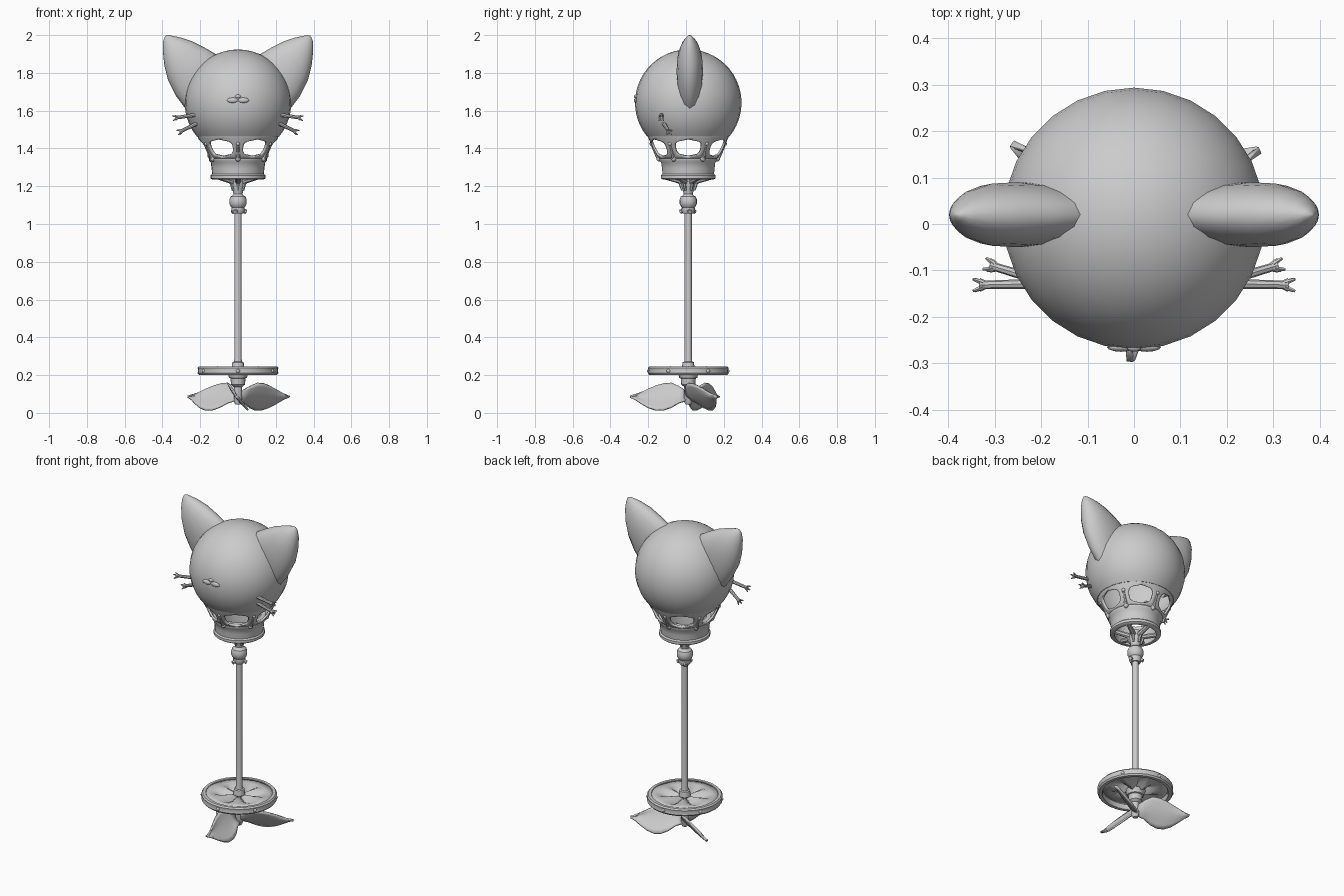
import bpy, bmesh, math
from mathutils import Vector, Matrix

if "Cube" in bpy.data.objects:
    bpy.data.objects.remove(bpy.data.objects["Cube"])

CY = 0.012                      # y of the common axis
grey = bpy.data.materials.new("pale_grey")
grey.diffuse_color = (0.6, 0.6, 0.6, 1)
grey.use_nodes = True
grey.node_tree.nodes["Principled BSDF"].inputs["Base Color"].default_value = grey.diffuse_color


def finish(bm, name, angle=40, thick=0):
    bmesh.ops.remove_doubles(bm, verts=bm.verts, dist=1e-5)
    bmesh.ops.recalc_face_normals(bm, faces=bm.faces)
    me = bpy.data.meshes.new(name)
    bm.to_mesh(me)
    bm.free()
    ob = bpy.data.objects.new(name, me)
    bpy.context.collection.objects.link(ob)
    me.materials.append(grey)
    if thick:
        mod = ob.modifiers.new("thickness", 'SOLIDIFY')
        mod.thickness, mod.offset = thick, 0
    bpy.ops.object.select_all(action='DESELECT')
    ob.select_set(True)
    bpy.context.view_layer.objects.active = ob
    bpy.ops.object.shade_smooth_by_angle(angle=math.radians(angle))
    return ob


def skin(bm, rings, wrap=True):
    """Join rows of points with quads."""
    rows = [[bm.verts.new(p) for p in r] for r in rings]
    n = len(rows[0])
    for a, b in zip(rows, rows[1:]):
        for i in range(n if wrap else n - 1):
            j = (i + 1) % n
            bm.faces.new((a[i], a[j], b[j], b[i]))
    return rows


def polar(r, ang, z):
    return Vector((r * math.cos(ang), CY + r * math.sin(ang), z))


def lathe(name, profile, segs=24, loop=False, angle=40):
    bm = bmesh.new()
    pts = profile + profile[:1] if loop else profile
    skin(bm, [[polar(max(r, 1e-7), math.tau * i / segs, z) for i in range(segs)] for r, z in pts])
    return finish(bm, name, angle)


def tube(bm, a, b, r1, r2, segs=8):
    d = Vector(b) - Vector(a)
    m = Matrix.Translation((Vector(a) + Vector(b)) / 2) @ d.to_track_quat('Z', 'Y').to_matrix().to_4x4()
    bmesh.ops.create_cone(bm, cap_ends=True, segments=segs, radius1=r1, radius2=r2, depth=d.length, matrix=m)


def ball(bm, p, size):
    m = Matrix.Translation(p) @ Matrix.Diagonal((*size, 1))
    bmesh.ops.create_uvsphere(bm, u_segments=12, v_segments=8, radius=1, matrix=m)


# Balloon head, open at the bottom, with an inner wall
R, ZC = 0.282, 1.642
t0 = math.asin((1.462 - ZC) / R)
outer = [(R * math.cos(t0 + (math.pi / 2 - t0) * i / 18),
          ZC + R * math.sin(t0 + (math.pi / 2 - t0) * i / 18)) for i in range(19)]
inner = [(r * 0.965, ZC + (z - ZC) * 0.965) for r, z in outer]
inner[0] = (outer[0][0] - 0.012, outer[0][1])
lathe("balloon_head", outer + inner[::-1] + outer[:1], 28)

# Small muzzle and nose on the face
bm = bmesh.new()
for x, z, sx, sz in ((0, 1.675, 0.016, 0.01), (-0.028, 1.655, 0.03, 0.014), (0.028, 1.655, 0.03, 0.014)):
    ball(bm, (x, CY - 0.277, z), (sx, 0.01, sz))
finish(bm, "muzzle")

# Ears: inner edge x, z; outer edge x, z; half depth
EAR = [(.08, 1.86, .20, 1.55, .05), (.11, 1.895, .27, 1.60, .066), (.17, 1.93, .33, 1.68, .07),
       (.24, 1.966, .37, 1.76, .067), (.30, 1.986, .39, 1.84, .053), (.34, 1.995, .398, 1.915, .034),
       (.365, 2.0, .397, 1.965, .015), (.382, 1.998, .388, 1.99, .004)]
for side, label in ((-1, "left"), (1, "right")):
    bm = bmesh.new()
    rings = []
    for xi, zi, xo, zo, d in EAR:
        ring = []
        for k in range(16):
            a = math.tau * k / 16
            c = (1 - math.cos(a)) / 2
            ring.append((side * (xi + (xo - xi) * c), 0.02 + d * math.sin(a), zi + (zo - zi) * c))
        rings.append(ring)
    rows = skin(bm, rings)
    bm.faces.new(rows[0])
    bm.faces.new(rows[-1])
    finish(bm, label + "_ear", 60)

    # Whiskers with a flared, pronged tip
    bm = bmesh.new()
    for a, b in (((.19, -.128, 1.583), (.325, -.131, 1.563)), ((.19, -.125, 1.545), (.30, -.092, 1.492))):
        a, b = Vector((side * a[0], *a[1:])), Vector((side * b[0], *b[1:]))
        d = (b - a).normalized()
        u = d.cross(Vector((0, 0, 1))).normalized()
        v = d.cross(u)
        tube(bm, a, b, 0.011, 0.009)
        tube(bm, b - d * 0.006, b + d * 0.006, 0.009, 0.015)
        for k in range(4):
            w = u * math.cos(k * math.pi / 2 + .8) + v * math.sin(k * math.pi / 2 + .8)
            tube(bm, b + w * 0.007, b + d * 0.02 + w * 0.018, 0.006, 0.003, 5)
    finish(bm, label + "_whiskers")

# Skirt: six legs flaring into arches between rounded windows
bm = bmesh.new()
LEGS = [math.radians(90 + 60 * k) for k in range(6)]
for ang in LEGS:
    rows = []
    for i in range(13):
        t = i / 12
        z = 1.348 + 0.122 * t
        r = 0.147 + 0.064 * t ** 0.8
        e = (z - 1.403) / 0.043
        half = 30 - 21.5 * (max(0, 1 - abs(e) ** 3)) ** (1 / 3)
        rows.append([polar(r, ang + math.radians(half * s / 3), z) for s in range(-3, 4)])
    skin(bm, rows, False)
finish(bm, "window_skirt", 40, 0.012)

# Leg ribs and bolts
bm = bmesh.new()
for ang in LEGS:
    tube(bm, polar(.156, ang, 1.345), polar(.189, ang, 1.415), .011, .008)
    ball(bm, polar(.154, ang, 1.345), (.014, .014, .014))
    ball(bm, polar(.194, ang, 1.425), (.011, .011, .011))
finish(bm, "leg_bolts")

# Basket ring
lathe("basket_ring", [(.125, 1.362), (.149, 1.362), (.155, 1.352), (.153, 1.335), (.144, 1.325),
                      (.140, 1.295), (.137, 1.265), (.145, 1.258), (.145, 1.242), (.137, 1.236),
                      (.118, 1.236), (.118, 1.325)], 30, True)

# Spokes under the basket
bm = bmesh.new()
for ang in LEGS:
    tube(bm, polar(.03, ang, 1.225), polar(.128, ang, 1.25), .016, .013)
finish(bm, "basket_spokes")

# Hub with claws
lathe("basket_hub", [(0, 1.262), (.03, 1.258), (.04, 1.235), (.036, 1.205), (.028, 1.175), (.022, 1.15), (0, 1.15)], 16)
bm = bmesh.new()
for ang in LEGS:
    tube(bm, polar(.031, ang, 1.178), polar(.047, ang, 1.232), .007, .010, 6)
finish(bm, "hub_claws")

# Knob and collar at the top of the pole
lathe("knob", [(0, 1.165), (.022, 1.162), (.027, 1.152), (.04, 1.145), (.046, 1.128), (.046, 1.108),
               (.038, 1.092), (.034, 1.088), (.036, 1.07), (.028, 1.055), (0, 1.055)], 16)
bm = bmesh.new()
for k in range(3):
    a = math.radians(-110 + 120 * k)
    tube(bm, polar(.02, a, 1.075), polar(.045, a, 1.064), .009, .012, 6)
finish(bm, "collar_pegs")

# Pole with a flared foot
lathe("pole", [(0, 1.07), (.019, 1.07), (.019, .29), (.021, .272), (.03, .268), (.034, .235), (0, .235)], 12)

# Rim of the lower wheel with rivets
lathe("wheel_rim", [(.185, .238), (.19, .246), (.207, .246), (.214, .238), (.211, .224),
                    (.214, .21), (.207, .201), (.188, .201), (.183, .21)], 32, True)
bm = bmesh.new()
for k in range(6):
    ball(bm, polar(.208, math.radians(30 + 60 * k), .222), (.011, .011, .011))
finish(bm, "rim_rivets")

# Pleated web of the wheel
bm = bmesh.new()
WEB = [(.19, .237, 0), (.15, .235, .003), (.11, .229, .012), (.07, .222, .016), (.04, .22, .012), (.015, .22, 0)]
skin(bm, [[polar(r, math.tau * i / 36, z + p * math.cos(math.tau * i / 6)) for i in range(36)] for r, z, p in WEB])
finish(bm, "wheel_web", 30, 0.012)

# Stepped hub below the wheel and propeller shaft
lathe("lower_hub", [(0, .225), (.06, .215), (.05, .198), (.048, .186), (.04, .183), (.037, .15), (.028, .142),
                    (.022, .138), (.022, .06), (.014, .045), (0, .043)], 16)

# Three pitched leaf blades: radius, upper and lower half height
LEAF = [(.01, .03, .02), (.05, .055, .032), (.09, .072, .056), (.13, .069, .07), (.17, .058, .071),
        (.21, .042, .058), (.25, .024, .035), (.28, .011, .014), (.307, .001, .001)]
for k in range(3):
    ang = math.radians(-90 + 120 * k)
    side = Vector((math.sin(ang), -math.cos(ang), 0))
    bm = bmesh.new()
    rows = []
    for r, up, down in LEAF:
        row = []
        for s in range(-4, 5):
            h = (up if s > 0 else down) * s / 4
            bulge = 0.012 * math.cos(s * math.pi / 8)
            row.append(polar(r, ang, .086 + h) + side * (0.75 * h + bulge))
        rows.append(row)
    skin(bm, rows, False)
    finish(bm, "propeller_blade", 50, 0.01)
